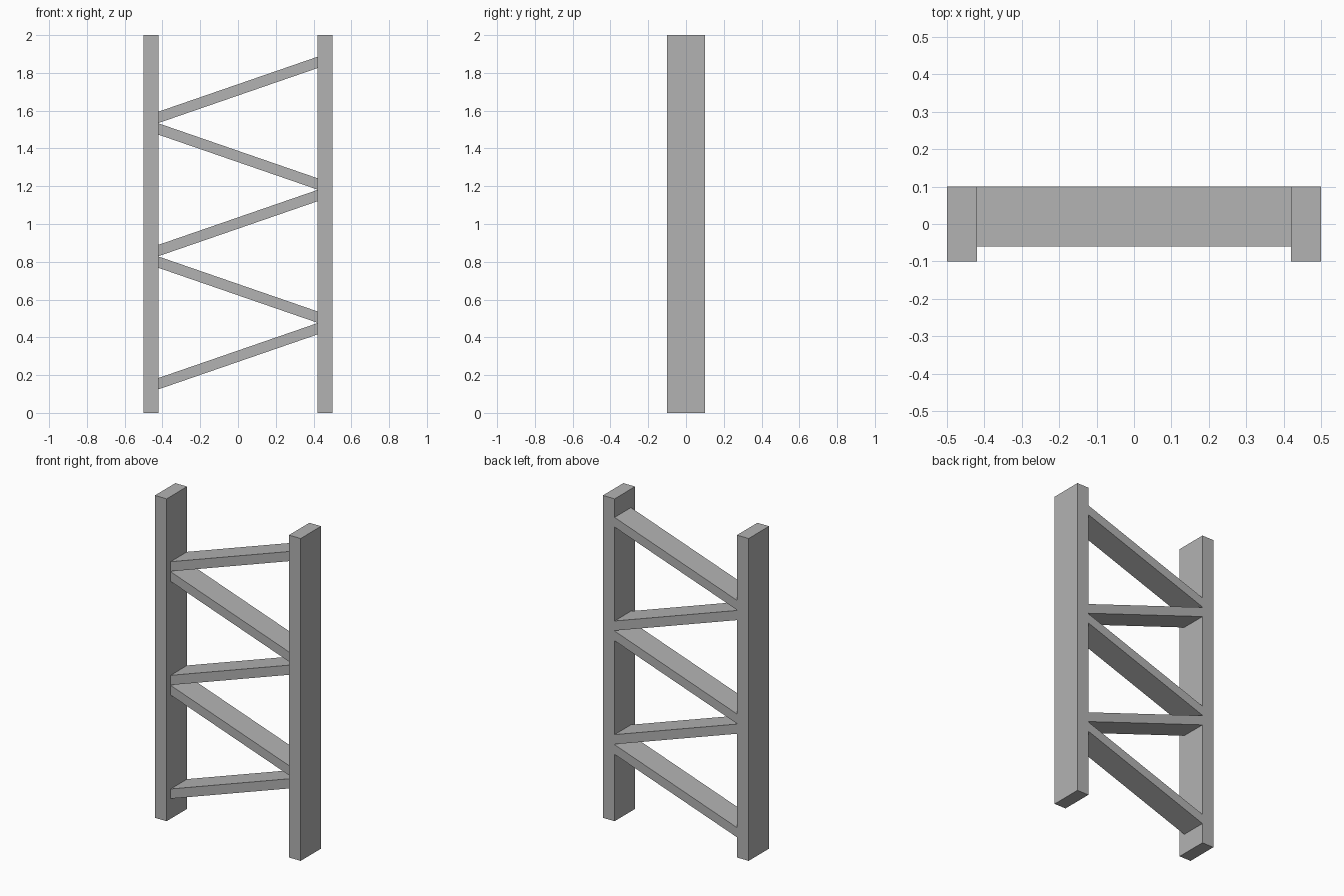
import bpy
import bmesh

cube = bpy.data.objects.get("Cube")
if cube:
    bpy.data.objects.remove(cube, do_unlink=True)

grey = bpy.data.materials.new("plain grey")
grey.use_nodes = True
colour = (0.45, 0.45, 0.45, 1)
grey.diffuse_color = colour
grey.node_tree.nodes["Principled BSDF"].inputs["Base Color"].default_value = colour


def extruded_profile(name, profile, y_front, y_back):
    """Extrude an x-z outline from y_front to y_back."""
    bm = bmesh.new()
    face = bm.faces.new([bm.verts.new((x, y_front, z)) for x, z in profile])
    result = bmesh.ops.extrude_face_region(bm, geom=[face])
    moved = [v for v in result["geom"] if isinstance(v, bmesh.types.BMVert)]
    bmesh.ops.translate(bm, verts=moved, vec=(0, y_back - y_front, 0))
    bmesh.ops.recalc_face_normals(bm, faces=bm.faces)
    mesh = bpy.data.meshes.new(name)
    bm.to_mesh(mesh)
    bm.free()
    mesh.materials.append(grey)
    obj = bpy.data.objects.new(name, mesh)
    bpy.context.collection.objects.link(obj)
    return obj


HALF_WIDTH, INNER, HEIGHT, HALF_DEPTH = 0.5, 0.42, 2.0, 0.1

# Upright side panels
for name, side in (("left_upright", 1), ("right_upright", -1)):
    a, b = side * INNER, side * HALF_WIDTH
    extruded_profile(name, [(a, 0), (b, 0), (b, HEIGHT), (a, HEIGHT)],
                     -HALF_DEPTH, HALF_DEPTH)

# Zigzag shelves, flush at the back, with plumb-cut ends
BASE, STEP, RISE, THICK = 0.125, 0.3525, 0.29, 0.06
for i in range(5):
    low = BASE + i * STEP
    high = low + RISE
    x = -INNER if i % 2 == 0 else INNER
    extruded_profile(f"sloping_shelf_{i + 1}",
                     [(x, low), (-x, high), (-x, high + THICK), (x, low + THICK)],
                     -0.06, HALF_DEPTH)
